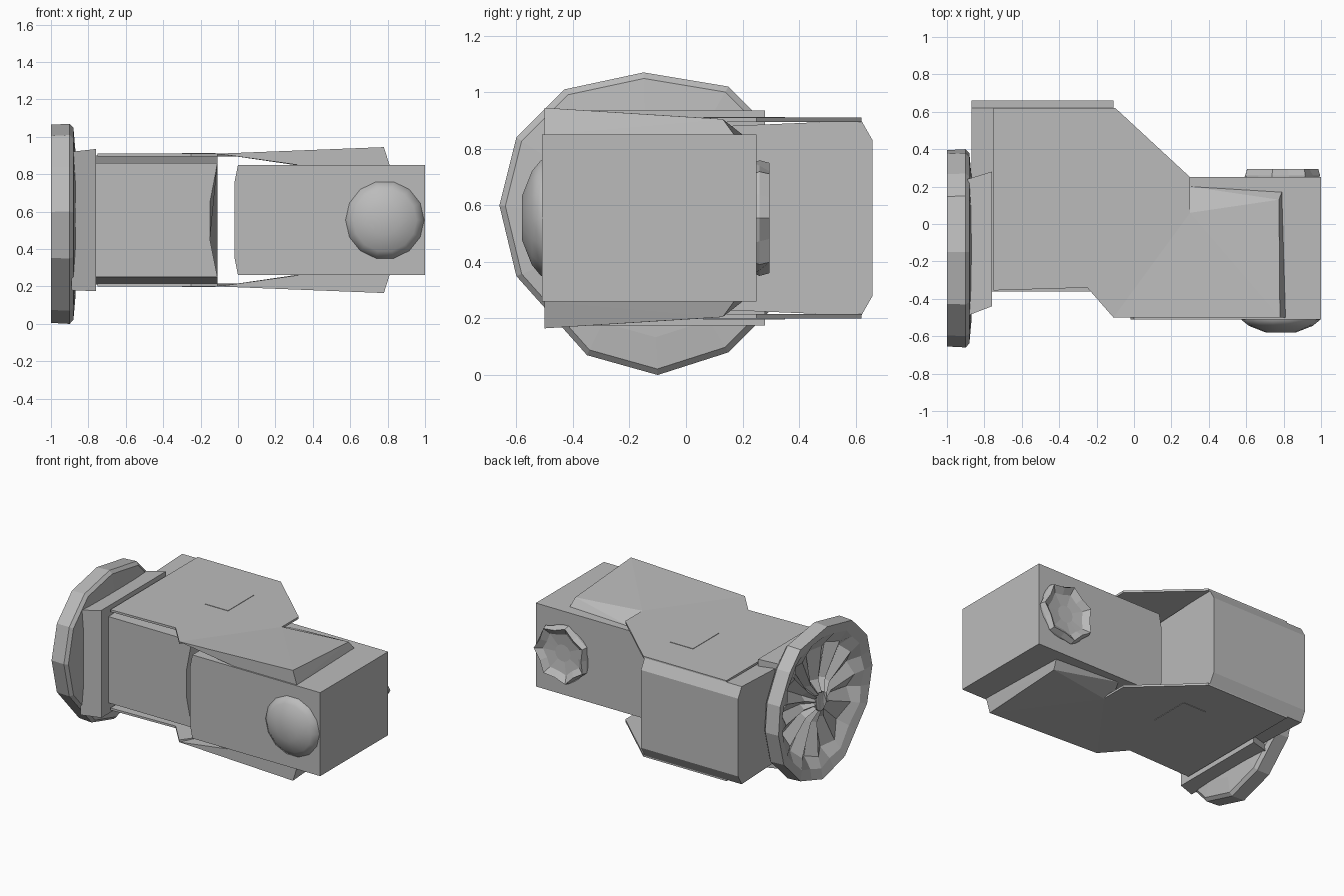
import bpy, bmesh, math
from mathutils import Vector

old = bpy.data.objects.get("Cube")
if old:
    bpy.data.objects.remove(old, do_unlink=True)

GREY = (0.5, 0.5, 0.5, 1)
mat = bpy.data.materials.new("plain_grey")
mat.use_nodes = True
mat.diffuse_color = GREY
mat.node_tree.nodes["Principled BSDF"].inputs["Base Color"].default_value = GREY

MID_Z = 0.555  # mirror plane between the top and bottom plates


def finish(name, bm, flip=False):
    if flip:
        for v in bm.verts:
            v.co.z = 2 * MID_Z - v.co.z
    bmesh.ops.recalc_face_normals(bm, faces=bm.faces)
    mesh = bpy.data.meshes.new(name)
    bm.to_mesh(mesh)
    bm.free()
    mesh.materials.append(mat)
    obj = bpy.data.objects.new(name, mesh)
    bpy.context.collection.objects.link(obj)
    return obj


def prism(points, offset):
    """Extrude a flat outline along an offset."""
    bm = bmesh.new()
    face = bm.faces.new([bm.verts.new(p) for p in points])
    ext = bmesh.ops.extrude_face_region(bm, geom=[face])
    moved = [g for g in ext["geom"] if isinstance(g, bmesh.types.BMVert)]
    bmesh.ops.translate(bm, vec=offset, verts=moved)
    return bm


def hull(points):
    bm = bmesh.new()
    for p in points:
        bm.verts.new(p)
    bmesh.ops.convex_hull(bm, input=bm.verts[:])
    return bm


def loft(rings):
    """Bridge closed rings of equal count and cap both ends."""
    bm = bmesh.new()
    loops = [[bm.verts.new(p) for p in r] for r in rings]
    n = len(loops[0])
    for a, b in zip(loops, loops[1:]):
        for i in range(n):
            j = (i + 1) % n
            bm.faces.new((a[i], a[j], b[j], b[i]))
    caps = [bm.faces.new(loops[0]), bm.faces.new(loops[-1])]
    bmesh.ops.triangulate(bm, faces=caps)
    return bm


# Rear body, with a slightly hollowed inner edge
profile = [(-0.36, 0.25), (-0.36, 0.45), (-0.36, 0.65), (-0.36, 0.86),
           (0.62, 0.9), (0.66, 0.83), (0.66, 0.28), (0.62, 0.21)]
bm = prism([(-0.87, y, z) for y, z in profile], (0.76, 0, 0))
for v in bm.verts:
    if v.co.x > -0.2 and v.co.y < 0 and 0.4 < v.co.z < 0.7:
        v.co.x -= 0.04
finish("rear_body", bm)

# Arm box, with a slightly bowed inner end
profile = [(0, 0.26), (1, 0.26), (1, 0.85), (0, 0.85), (-0.02, 0.75), (-0.02, 0.36)]
finish("arm_box", prism([(x, -0.51, z) for x, z in profile], (0, 0.76, 0)))

# Matching plates above and below
plate = [(-0.75, 0.62), (-0.1, 0.62), (0.3, 0.25), (0.3, 0.06),
         (-0.11, -0.5), (-0.25, -0.34), (-0.75, -0.355)]
wedge = [(-0.11, -0.5, 0.91), (0.78, -0.5, 0.945), (0.775, 0.13, 0.905),
         (0.3, 0.06, 0.91), (0.81, -0.5, 0.85), (0.32, -0.5, 0.85),
         (0.79, 0.17, 0.85), (0.3, 0.2, 0.85), (0.3, 0.06, 0.85)]
tab = [(-0.3, 0.06), (-0.12, 0.06), (-0.12, 0.35), (-0.3, 0.35)]
for side, flip in (("top", False), ("bottom", True)):
    finish(side + "_plate", prism([(x, y, 0.895) for x, y in plate], (0, 0, 0.015)), flip)
    finish(side + "_wedge", hull(wedge), flip)
    finish(side + "_tab", prism([(x, y, 0.908) for x, y in tab], (0, 0, 0.005)), flip)

# Slanted collar behind the wheel
finish("collar", hull([(x, y, z) for x, y0, y1, z0, z1 in
                       ((-0.76, -0.44, 0.28, 0.175, 0.935), (-0.89, -0.49, 0.24, 0.18, 0.92))
                       for y in (y0, y1) for z in (z0, z1)]))

# Dished wheel with an uneven rim and zigzag spokes
centre = Vector((-0.13, 0.535))
rim = [Vector(p) for p in (
    (-0.66, 0.6), (-0.6, 0.84), (-0.43, 1.01), (-0.15, 1.07), (0.15, 1.02),
    (0.27, 0.9), (0.38, 0.7), (0.4, 0.5), (0.34, 0.27), (0.15, 0.08),
    (-0.1, 0), (-0.35, 0.07), (-0.6, 0.35))]
outline = []
for i, p in enumerate(rim):
    outline += [p, (p + rim[(i + 1) % len(rim)]) / 2]


def wheel_ring(scale, x, zig=0.0):
    ring = []
    for i, p in enumerate(outline):
        q = centre + (p - centre) * scale
        ring.append((x + (zig if i % 2 else 0), q.x, q.y))
    return ring


finish("wheel", loft([
    wheel_ring(0.75, -0.87), wheel_ring(0.96, -0.88), wheel_ring(1, -0.9),
    wheel_ring(0.99, -1), wheel_ring(0.86, -0.985, 0.01), wheel_ring(0.72, -0.96, 0.05),
    wheel_ring(0.28, -0.94, 0.04), wheel_ring(0.12, -0.97, 0.02)]))


# Round details on the arm: domed front cap, dished back cap
def arm_ring(radius, y, wobble=0.0, n=14):
    ring = []
    for i in range(n):
        a = 2 * math.pi * i / n
        r = radius - (wobble if i % 2 else 0)
        ring.append((0.785 + r * math.cos(a), y, MID_Z + r * math.sin(a)))
    return ring


front = finish("front_cap", loft([arm_ring(0.21, -0.5), arm_ring(0.21, -0.513),
                                  arm_ring(0.17, -0.545), arm_ring(0.08, -0.58)]))
front.data.shade_smooth()
finish("back_cap", loft([arm_ring(0.2, 0.24), arm_ring(0.21, 0.26, 0.02),
                         arm_ring(0.2, 0.295, 0.03), arm_ring(0.15, 0.265, 0.02),
                         arm_ring(0.06, 0.255)]))
